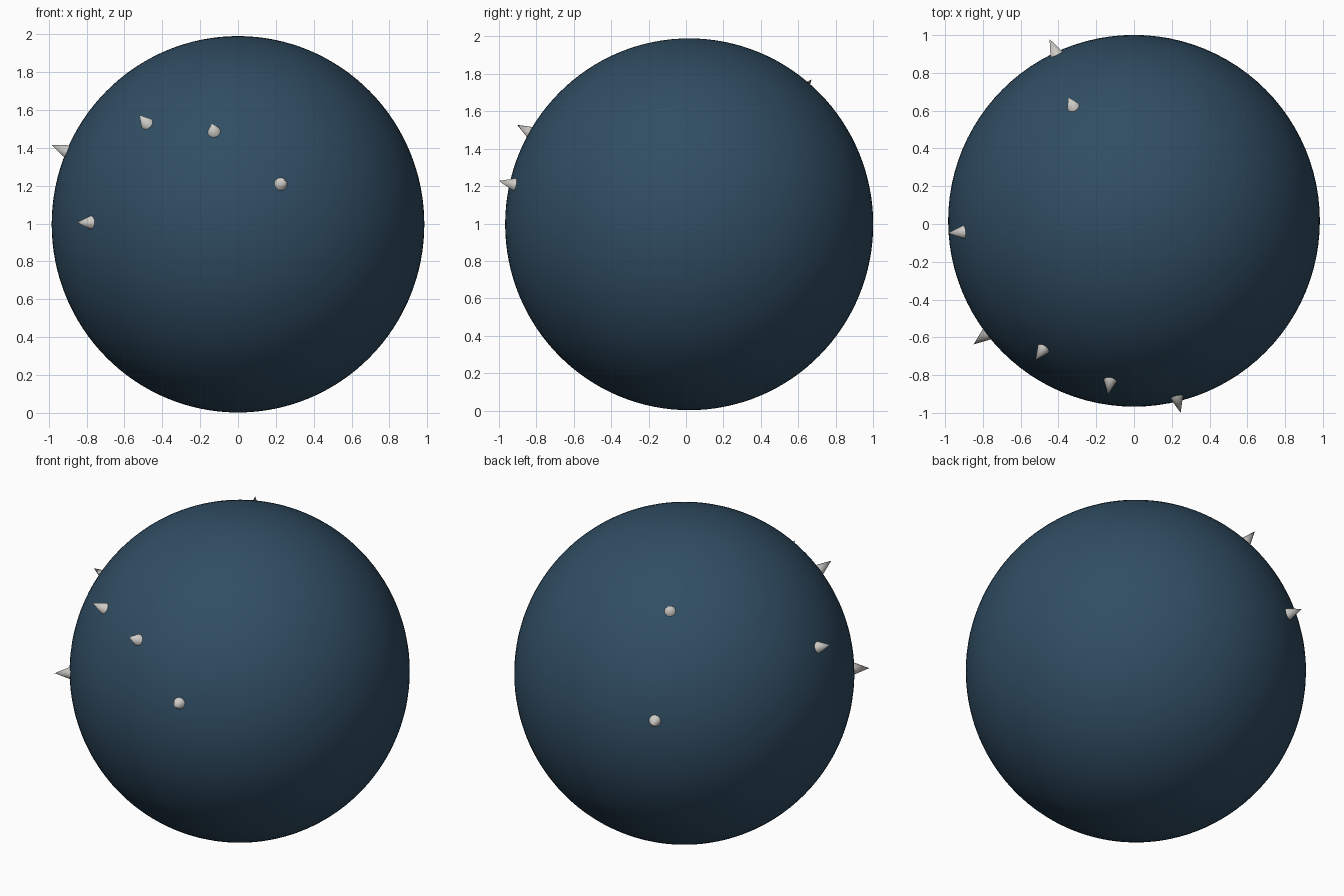
import bpy
from mathutils import Vector

if "Cube" in bpy.data.objects:
    bpy.data.objects.remove(bpy.data.objects["Cube"])

CENTER = Vector((0, 0.017, 0.996))
RADIUS = 0.984


def material(name, colour):
    m = bpy.data.materials.new(name)
    m.diffuse_color = (*colour, 1)
    m.use_nodes = True
    m.node_tree.nodes["Principled BSDF"].inputs["Base Color"].default_value = m.diffuse_color
    return m


navy = material("navy blue", (0.030, 0.075, 0.125))
bone = material("pale grey", (0.62, 0.60, 0.57))

# Smooth round body, very slightly taller than wide
bpy.ops.mesh.primitive_uv_sphere_add(segments=96, ring_count=64, radius=RADIUS, location=CENTER)
body = bpy.context.object
body.name = "body"
body.scale.z = 1.01
body.data.materials.append(navy)
bpy.ops.object.shade_smooth()

# Small spikes pointing straight out of the body (directions from its centre)
SPIKES = [
    (-0.445, 0.957, 0.155),
    (-0.348, 0.653, 0.772),
    (-0.985, -0.065, 0.420),
    (-0.850, -0.655, 0.010),
    (-0.520, -0.735, 0.575),
    (-0.137, -0.917, 0.530),
    (0.245, -1.010, 0.230),
]
TIP, SINK = 1.072, 0.97
for i, d in enumerate(SPIKES):
    n = Vector(d).normalized()
    bpy.ops.mesh.primitive_cone_add(
        vertices=24, radius1=0.04, radius2=0, depth=TIP - SINK,
        location=CENTER + n * (TIP + SINK) / 2,
        rotation=n.to_track_quat('Z', 'Y').to_euler())
    spike = bpy.context.object
    spike.name = f"spike_{i + 1}"
    spike.data.materials.append(bone)
    bpy.ops.object.shade_smooth_by_angle()
